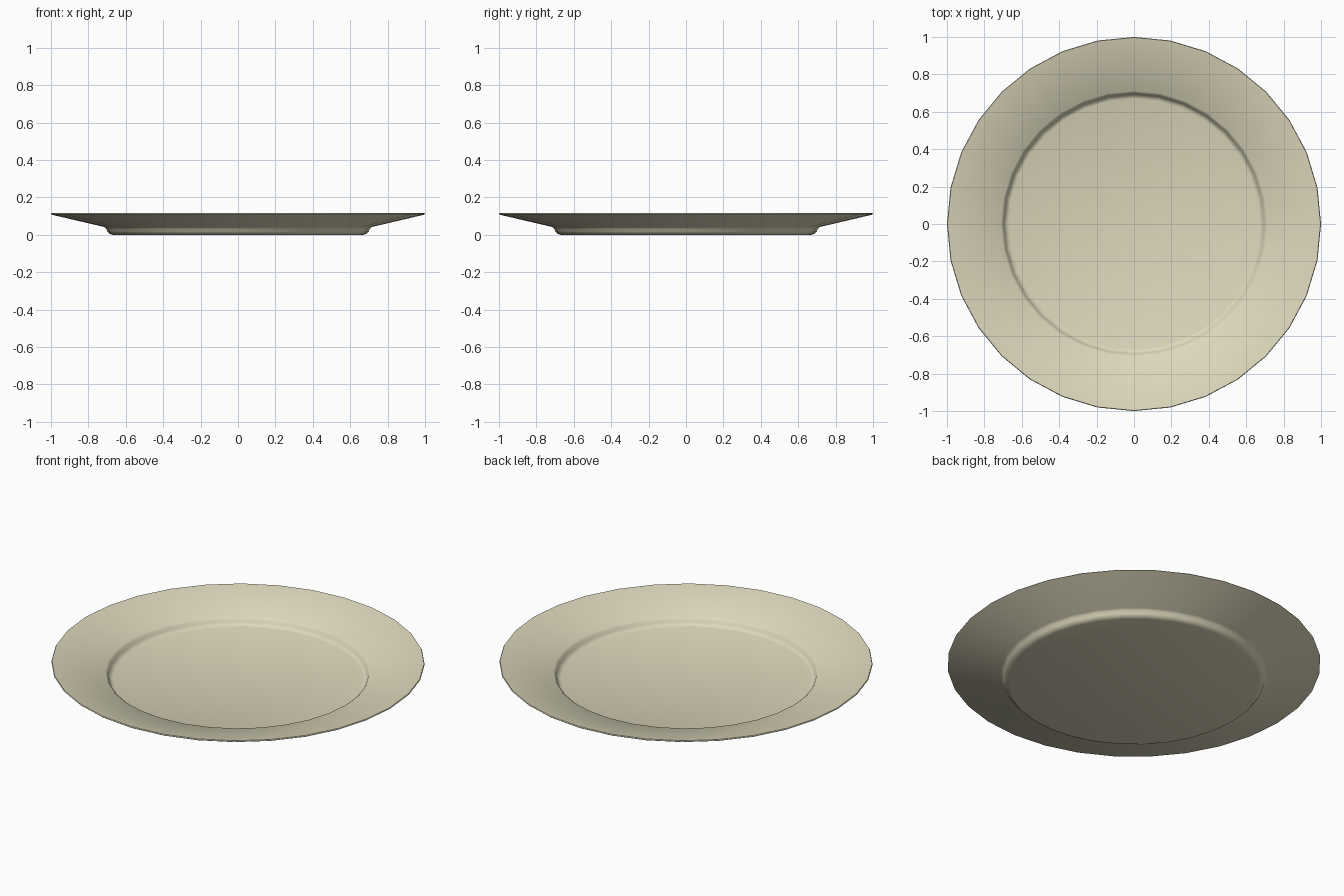
import bpy, bmesh, math

if "Cube" in bpy.data.objects:
    bpy.data.objects.remove(bpy.data.objects["Cube"])

SIDES = 32

# cross-section (radius, height): underside from centre to rim, then back along the top
profile = [(0.67, 0.0), (0.688, 0.006), (0.699, 0.018), (0.705, 0.032), (0.717, 0.042),
           (0.995, 0.107), (1.0, 0.111), (0.997, 0.116),
           (0.712, 0.056), (0.701, 0.047), (0.694, 0.030), (0.684, 0.018), (0.67, 0.013)]

# plate: rings joined by quads, closed by flat discs
bm = bmesh.new()
rings = []
for r, z in profile:
    rings.append([bm.verts.new((r * math.cos(2 * math.pi * i / SIDES),
                                r * math.sin(2 * math.pi * i / SIDES), z))
                  for i in range(SIDES)])
for a, b in zip(rings, rings[1:]):
    for i in range(SIDES):
        j = (i + 1) % SIDES
        bm.faces.new((a[i], a[j], b[j], b[i]))
bm.faces.new(rings[0][::-1])
bm.faces.new(rings[-1])
bmesh.ops.recalc_face_normals(bm, faces=bm.faces)
mesh = bpy.data.meshes.new("plate")
bm.to_mesh(mesh)
bm.free()

plate = bpy.data.objects.new("plate", mesh)
bpy.context.collection.objects.link(plate)

# cream glaze
glaze = bpy.data.materials.new("cream_glaze")
glaze.diffuse_color = (0.72, 0.68, 0.50, 1)
glaze.use_nodes = True
glaze.node_tree.nodes["Principled BSDF"].inputs["Base Color"].default_value = glaze.diffuse_color
mesh.materials.append(glaze)

# smooth shading
bpy.context.view_layer.objects.active = plate
plate.select_set(True)
bpy.ops.object.shade_smooth_by_angle(angle=math.radians(60))
